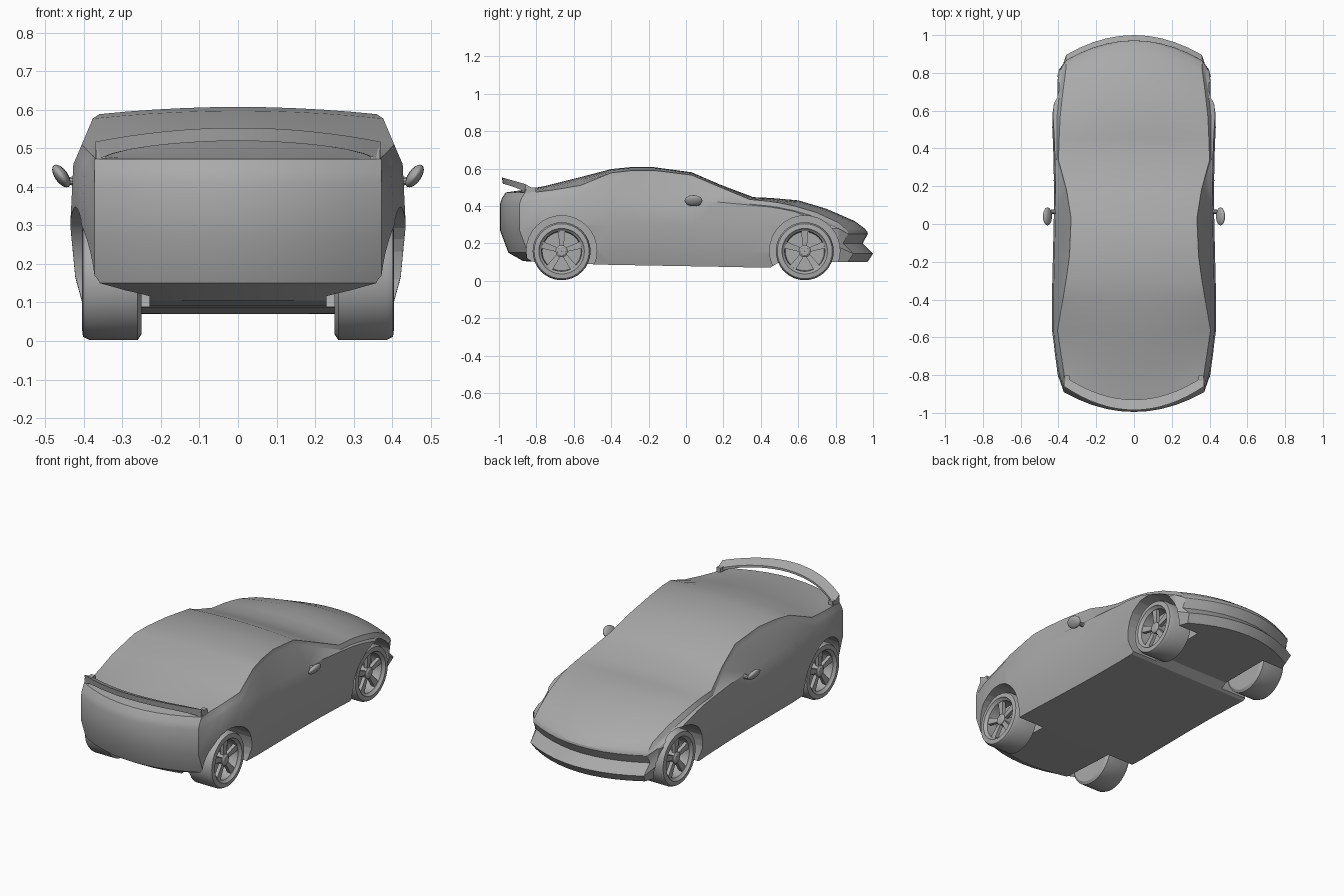
import bpy, bmesh, math
from mathutils import Vector
from mathutils.bvhtree import BVHTree

start_cube = bpy.data.objects.get("Cube")
if start_cube:
    bpy.data.objects.remove(start_cube)

grey = bpy.data.materials.new("body grey")
grey.use_nodes = True
grey.diffuse_color = (0.4, 0.4, 0.4, 1)
grey.node_tree.nodes["Principled BSDF"].inputs["Base Color"].default_value = grey.diffuse_color


def finish(bm, name, angle=30):
    """Turn a bmesh into a smooth shaded, coloured object."""
    bmesh.ops.remove_doubles(bm, verts=bm.verts, dist=0.0001)
    bmesh.ops.recalc_face_normals(bm, faces=bm.faces)
    mesh = bpy.data.meshes.new(name)
    bm.to_mesh(mesh)
    bm.free()
    obj = bpy.data.objects.new(name, mesh)
    bpy.context.collection.objects.link(obj)
    mesh.materials.append(grey)
    smooth(obj, angle)
    return obj


def smooth(obj, angle):
    bpy.ops.object.select_all(action="DESELECT")
    obj.select_set(True)
    bpy.context.view_layer.objects.active = obj
    bpy.ops.object.shade_smooth_by_angle(angle=math.radians(angle))


def along(value, points):
    """Straight-line interpolation through (position, value) points."""
    if value <= points[0][0]:
        return points[0][1]
    for (a, va), (b, vb) in zip(points, points[1:]):
        if value <= b:
            return va + (vb - va) * (value - a) / (b - a)
    return points[-1][1]


def skin(bm, rows, closed=False):
    """Quads over a grid of points."""
    grid = [[bm.verts.new(p) for p in row] for row in rows]
    for low, high in zip(grid, grid[1:]):
        for i in range(len(low) if closed else len(low) - 1):
            j = (i + 1) % len(low)
            bm.faces.new((low[i], low[j], high[j], high[i]))
    return grid


# Body curves along the length
plan_width = [(-1, .372), (-.87, .405), (-.75, .42), (-.6, .435), (-.4, .435), (0, .425),
              (.3, .423), (.6, .437), (.75, .427), (.88, .405), (1, .36)]
centre_top = [(-.97, .472), (-.8, .495), (-.58, .55), (-.4, .597), (-.3, .607), (-.17, .607),
              (.03, .58), (.18, .515), (.36, .447), (.45, .443), (.6, .43), (.75, .385), (.9, .32)]
edge_drop = [(-1, .0), (-.75, .02), (-.58, .04), (-.4, .02), (0, .015), (.36, .012), (.6, .03), (.9, .01)]
edge_width = [(-1, .355), (-.58, .405), (-.45, .385), (-.2, .343), (.03, .333), (.2, .36),
              (.36, .4), (.6, .39), (.88, .365), (1, .34)]
shoulder_top = [(-1, .42), (-.6, .46), (0, .43), (.36, .41), (.6, .37), (.9, .28)]
floor_height = [(-.87, .105), (-.5, .087), (.45, .07), (.5, .1), (.9, .1)]
stations = [-1, -.87, -.75, -.58, -.4, -.3, -.17, .03, .18, .36, .45, .5, .6, .75, .9, 1]
# Tail and nose outlines as (y, z) from bottom to top
tail = [(-.87, .105), (-.95, .15), (-.995, .27), (-.995, .41), (-.985, .44), (-.965, .472)]
nose = [(.97, .1), (1, .145), (.945, .2), (.972, .25), (.97, .262), (.955, .28)]
columns = [i / 5 - 1 for i in range(11)]
ROWS = 6


def body_point(column, station, row):
    y = stations[station]
    plan, edge = along(y, plan_width), along(y, edge_width)
    top = along(y, centre_top)
    roof, floor = top - along(y, edge_drop), along(y, floor_height)
    cabin = -.58 < y < .36
    glass = edge + (.006 if cabin else .35 * (plan - edge))
    width = [plan - .035, plan - .013, plan, plan - .008, glass, edge][row]
    shoulder = min(along(y, shoulder_top), roof - .03)
    z = [floor, floor + .08, .3 - .02 * (y > .7), shoulder, roof - .025, roof][row]
    if station in (0, len(stations) - 1):
        y, z = (tail if station == 0 else nose)[row]
        width = plan - (.015 if row == 0 else 0)
    elif row == ROWS - 1:
        z += (top - roof) * (1 - column ** 2)
    bow = .105 * max(0, (abs(stations[station]) - .5) / .5)
    if cabin:
        bow = 0
    if stations[station] == .36:
        bow = .02
    return (width * column, y - math.copysign(bow * column ** 2, y), z)


# Body: a closed skin of sides, top, floor, tail and nose
bm = bmesh.new()
lengths, heights = range(len(stations)), range(ROWS)
for column in (-1, 1):
    skin(bm, [[body_point(column, s, r) for s in lengths] for r in heights])
for row in (0, ROWS - 1):
    skin(bm, [[body_point(c, s, row) for s in lengths] for c in columns])
for station in (0, len(stations) - 1):
    skin(bm, [[body_point(c, station, r) for c in columns] for r in heights])
body = finish(bm, "body")

# Wheel arches cut out of the body
AXLES = {"rear": -.665, "front": .635}
for y in AXLES.values():
    for side in (-1, 1):
        bpy.ops.mesh.primitive_cylinder_add(vertices=32, radius=.188, depth=.4,
                                            location=(side * .43, y, .16), rotation=(0, math.pi / 2, 0))
        cutter = bpy.context.object
        cutter.hide_render = True
        cut = body.modifiers.new("arch", "BOOLEAN")
        cut.object, cut.operation, cut.solver = cutter, "DIFFERENCE", "EXACT"
        bpy.context.view_layer.objects.active = body
        bpy.ops.object.modifier_apply(modifier=cut.name)
        bpy.data.objects.remove(cutter)
body.data.materials.clear()
body.data.materials.append(grey)
smooth(body, 30)

# Wheels: turned tyre and rim, five spokes and a hub
tyre_profile = [(0, .25), (.14, .25), (.155, .26), (.155, .385), (.147, .402), (.122, .405),
                (.116, .395), (.108, .39), (.104, .33), (0, .33)]


def turn(bm, profile, side, y, steps=32):
    turns = [2 * math.pi * i / steps for i in range(steps)]
    skin(bm, [[(side * x, y + r * math.cos(a), .158 + r * math.sin(a)) for a in turns]
              for r, x in profile], closed=True)


for end, y in AXLES.items():
    for side, label in ((1, "left"), (-1, "right")):
        bm = bmesh.new()
        turn(bm, tyre_profile[1:-1], side, y)
        for radius, x in (tyre_profile[1], tyre_profile[-2]):
            turn(bm, [(radius, x), (.001, x)], side, y)
        finish(bm, f"{end}_{label}_wheel")
        bm = bmesh.new()
        turn(bm, [(.032, .33), (.032, .385), (.022, .392), (.001, .392)], side, y, 16)
        for n in range(5):
            angle = math.pi / 2 + n * math.tau / 5
            out = Vector((0, math.cos(angle), math.sin(angle)))
            across = Vector((0, -out.z, out.y))
            hub = Vector((0, y, .158))
            rings = []
            for radius, half, x in ((.02, .011, .382), (.108, .019, .388)):
                rings.append([hub + out * radius + across * half * s + Vector((side * (x - d), 0, 0))
                              for s, d in ((-1, 0), (1, 0), (1, .02), (-1, .02))])
            skin(bm, rings, closed=True)
        finish(bm, f"{end}_{label}_spokes")

# Rear wing: a bowed blade with its ends turned down to the deck
bm = bmesh.new()
blade = []
for i in range(17):
    f = i / 8 - 1
    tip = abs(f) ** 8
    y, z = -.985 + .125 * f * f, .553 - .036 * f * f
    blade.append([(.37 * f, y, z), (.37 * f, y + .055, z - .022 - .008 * tip),
                  (.37 * f, y + .055, z - .034 - .016 * tip), (.37 * f, y + .006, z - .034 - .014 * tip)])
ends = skin(bm, blade, closed=True)
for ring in (ends[0], ends[-1]):
    bm.faces.new(ring)
finish(bm, "rear_wing")
for side, label in ((1, "left"), (-1, "right")):
    bpy.ops.mesh.primitive_cube_add(size=1, location=(side * .355, -.832, .482))
    foot = bpy.context.object
    foot.name = f"{label}_wing_foot"
    foot.scale = (.026, .06, .035)
    foot.data.materials.append(grey)

    # Door mirror and its arm
    bpy.ops.mesh.primitive_uv_sphere_add(segments=16, ring_count=10, radius=1, location=(side * .458, .04, .428),
                                         rotation=(0, side * math.radians(35), 0))
    mirror = bpy.context.object
    mirror.name = f"{label}_mirror"
    mirror.scale = (.017, .048, .034)
    mirror.data.materials.append(grey)
    smooth(mirror, 40)
    bpy.ops.mesh.primitive_cone_add(vertices=10, radius1=.014, radius2=.009, depth=.04,
                                    location=(side * .432, .065, .415), rotation=(0, side * math.pi / 2, 0))
    bpy.context.object.name = f"{label}_mirror_arm"
    bpy.context.object.data.materials.append(grey)

# Door seams laid on the body sides
surface = BVHTree.FromObject(body, bpy.context.evaluated_depsgraph_get())
seams = {"front_door_seam": [(.2, .41), (.23, .32), (.24, .2), (.22, .1)],
         "rear_door_seam": [(-.38, .45), (-.41, .36), (-.39, .24), (-.32, .16), (-.23, .1)]}
for name, path in seams.items():
    for side, label in ((1, "left"), (-1, "right")):
        hits = [surface.ray_cast(Vector((side, y, z)), Vector((-side, 0, 0)))[0] for y, z in path]
        bm = bmesh.new()
        skin(bm, [[p + Vector((side * .002, d, 0)) for d in (-.002, .002)] for p in hits if p])
        finish(bm, f"{label}_{name}")
